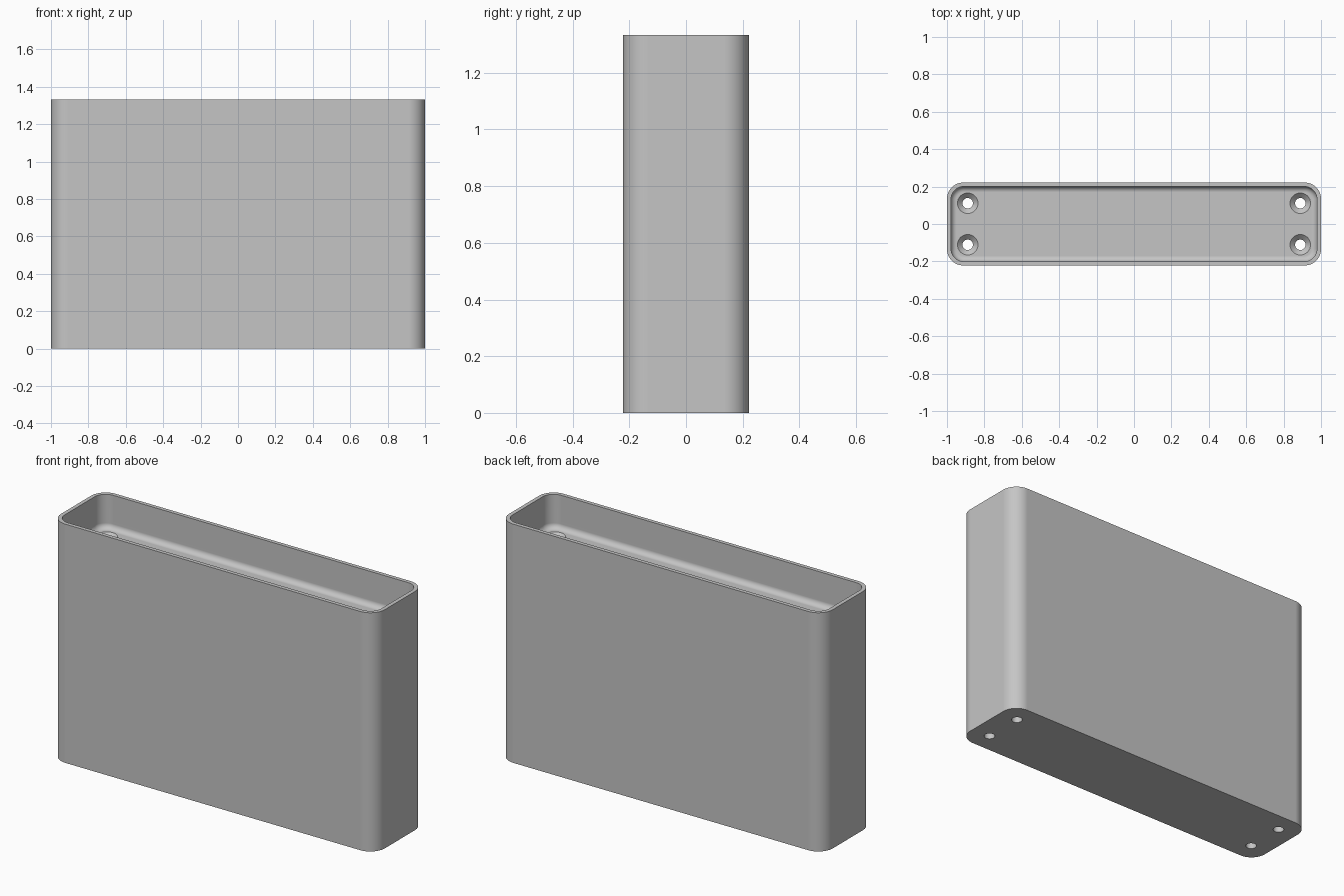
import bpy, bmesh
from math import sin, cos, pi

if "Cube" in bpy.data.objects:
    bpy.data.objects.remove(bpy.data.objects["Cube"], do_unlink=True)

HALF_X, HALF_Y, HEIGHT, CORNER = 1.0, 0.222, 1.333, 0.089
WALL, FLOOR_Z, FILLET = 0.022, 1.143, 0.03
HOLE_X, HOLE_Y, BORE, SINK = 0.889, 0.111, 0.028, 0.055

grey = bpy.data.materials.new("plain_grey")
grey.use_nodes = True
colour = (0.56, 0.56, 0.56, 1)
grey.diffuse_color = colour
grey.node_tree.nodes["Principled BSDF"].inputs["Base Color"].default_value = colour


def rounded_ring(bm, inset, z, steps=12):
    """Ring of vertices around a rounded rectangle, moved inwards by inset."""
    ring = []
    r = CORNER - inset
    for quarter, (sx, sy) in enumerate([(1, 1), (-1, 1), (-1, -1), (1, -1)]):
        for i in range(steps + 1):
            a = (quarter + i / steps) * pi / 2
            ring.append(bm.verts.new((sx * (HALF_X - CORNER) + r * cos(a),
                                      sy * (HALF_Y - CORNER) + r * sin(a), z)))
    return ring


def circle_ring(bm, x, y, r, z, sides=32):
    return [bm.verts.new((x + r * cos(2 * pi * i / sides),
                          y + r * sin(2 * pi * i / sides), z)) for i in range(sides)]


def loft(bm, rings):
    """Join successive rings with quads and cap both ends."""
    for a, b in zip(rings, rings[1:]):
        n = len(a)
        for i in range(n):
            j = (i + 1) % n
            bm.faces.new((a[i], a[j], b[j], b[i]))
    bm.faces.new(rings[0][::-1])
    bm.faces.new(rings[-1])
    bmesh.ops.recalc_face_normals(bm, faces=bm.faces[:])


def make_object(name, bm):
    mesh = bpy.data.meshes.new(name)
    bm.to_mesh(mesh)
    bm.free()
    mesh.materials.append(grey)
    obj = bpy.data.objects.new(name, mesh)
    bpy.context.collection.objects.link(obj)
    return obj


# Body with a recessed top and a filleted recess floor
bm = bmesh.new()
sections = [(0, 0), (0, HEIGHT), (WALL, HEIGHT)]
for i in range(9):
    a = i / 8 * pi / 2
    sections.append((WALL + FILLET * (1 - cos(a)), FLOOR_Z + FILLET * (1 - sin(a))))
loft(bm, [rounded_ring(bm, inset, z) for inset, z in sections])
body = make_object("holder_body", bm)

# Four countersunk screw holes
bm = bmesh.new()
lift = 0.01
profile = [(BORE, -0.1), (BORE, FLOOR_Z - (SINK - BORE)),
           (SINK, FLOOR_Z), (SINK, FLOOR_Z + lift)]
for sx in (-1, 1):
    for sy in (-1, 1):
        loft(bm, [circle_ring(bm, sx * HOLE_X, sy * HOLE_Y, r, z) for r, z in profile])
cutter = make_object("screw_hole_cutter", bm)
cutter.hide_render = True

cut = body.modifiers.new("screw_holes", "BOOLEAN")
cut.operation = "DIFFERENCE"
cut.solver = "EXACT"
cut.object = cutter

bpy.ops.object.select_all(action="DESELECT")
body.select_set(True)
bpy.context.view_layer.objects.active = body
bpy.ops.object.modifier_apply(modifier=cut.name)
bpy.data.objects.remove(cutter, do_unlink=True)

# Smooth corners with crisp rims and flat walls
bpy.ops.object.shade_smooth_by_angle(angle=pi / 6)
weighted = body.modifiers.new("flat_walls", "WEIGHTED_NORMAL")
weighted.keep_sharp = True
